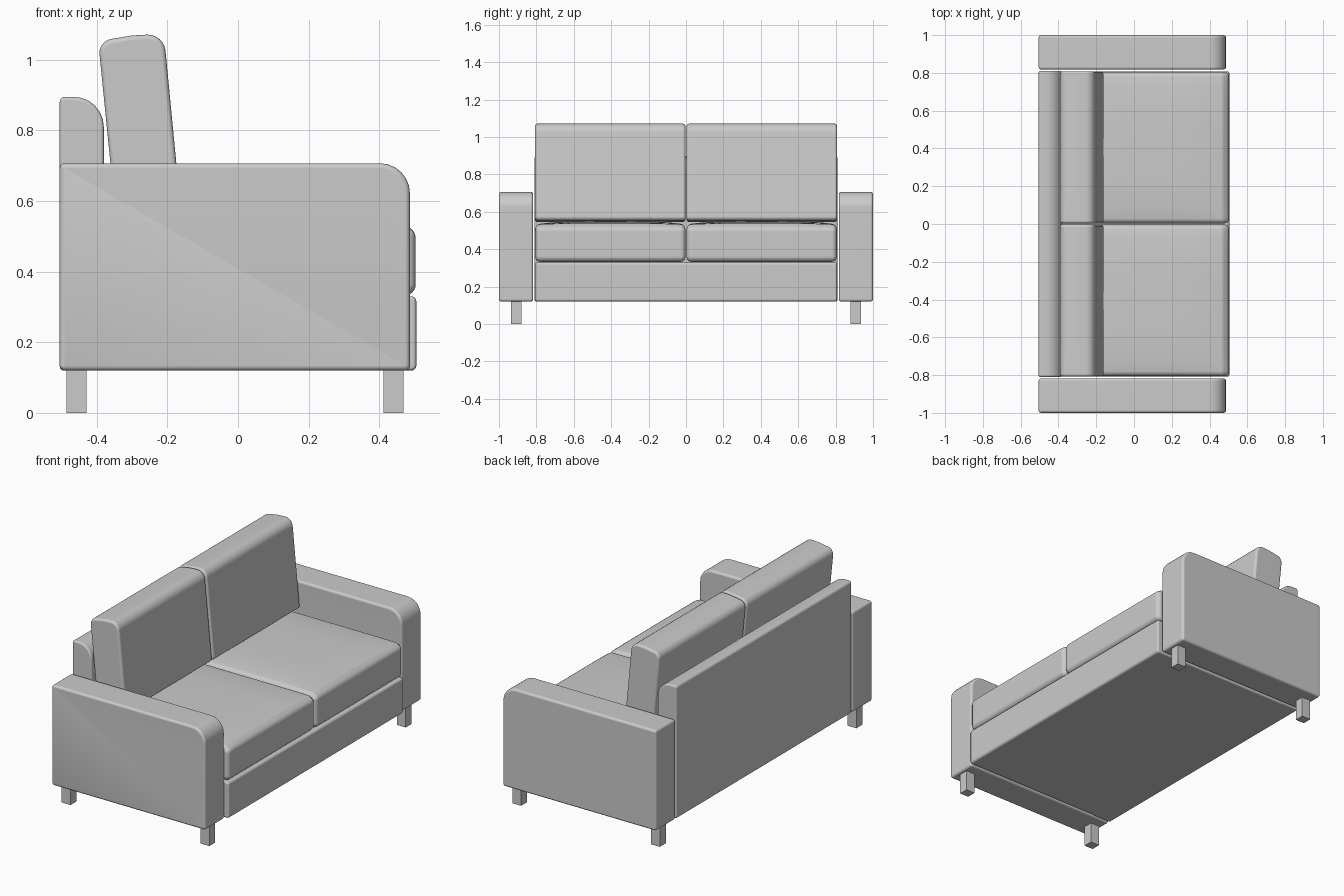
import bpy, bmesh, math
from mathutils import Vector

if "Cube" in bpy.data.objects:
    bpy.data.objects.remove(bpy.data.objects["Cube"])


def rounded(corners, seg=6):
    """Counter-clockwise (x, z, radius) corners -> list of (point, outward normal)."""
    out = []
    n = len(corners)
    for i, (x, z, r) in enumerate(corners):
        p = Vector((x, z))
        a = (Vector(corners[i - 1][:2]) - p).normalized()
        b = (Vector(corners[(i + 1) % n][:2]) - p).normalized()
        half = a.angle(b) / 2
        centre = p + (a + b).normalized() * r / math.sin(half)
        start = math.atan2(a.x, -a.y)
        turn = math.pi - 2 * half
        for k in range(seg + 1):
            t = start + turn * k / seg
            normal = Vector((math.cos(t), math.sin(t)))
            out.append((centre + normal * r, normal))
    return out


def slab(name, corners, y0, y1, rim, crown=0.0, seg=6):
    """Rounded profile run along y with soft rims; crown puffs up the top."""
    profile = rounded(corners, seg)
    steps = 4
    rings = []
    for k in range(steps + 1):
        t = k / steps * math.pi / 2
        rings.append((y0 + rim * (1 - math.sin(t)), rim * (1 - math.cos(t))))
    rings.reverse()
    rings += [(y0 + y1 - y, d) for y, d in reversed(rings)]
    bm = bmesh.new()
    loops = [[bm.verts.new((p.x - m.x * d, y, p.y - m.y * d)) for p, m in profile]
             for y, d in rings]
    n = len(profile)
    for la, lb in zip(loops, loops[1:]):
        for i in range(n):
            j = (i + 1) % n
            bm.faces.new((la[i], la[j], lb[j], lb[i]))
    bm.faces.new(loops[0])
    bm.faces.new(loops[-1])
    if crown:
        xs = [c[0] for c in corners]
        x0, x1 = min(xs), max(xs)
        for k in range(1, 12):
            for co, no in (((x0 + (x1 - x0) * k / 12, 0, 0), (1, 0, 0)),
                           ((0, y0 + (y1 - y0) * k / 12, 0), (0, 1, 0))):
                bmesh.ops.bisect_plane(bm, geom=bm.verts[:] + bm.edges[:] + bm.faces[:],
                                       plane_co=co, plane_no=no)
        top = max(v.co.z for v in bm.verts)
        for v in bm.verts:
            if v.co.z > top - 0.03:
                u = (2 * v.co.x - x0 - x1) / (x1 - x0)
                w = (2 * v.co.y - y0 - y1) / (y1 - y0)
                v.co.z += crown * max(0, 1 - u ** 4) * max(0, 1 - w ** 4)
    bmesh.ops.recalc_face_normals(bm, faces=bm.faces[:])
    mesh = bpy.data.meshes.new(name)
    bm.to_mesh(mesh)
    bm.free()
    ob = bpy.data.objects.new(name, mesh)
    bpy.context.collection.objects.link(ob)
    bpy.ops.object.select_all(action='DESELECT')
    ob.select_set(True)
    bpy.context.view_layer.objects.active = ob
    bpy.ops.object.shade_smooth_by_angle(angle=math.radians(35))
    ob.modifiers.new("Weighted normals", 'WEIGHTED_NORMAL').keep_sharp = True
    return ob


def mirrored(name, corners, y0, y1, rim, crown=0.0):
    slab(name + "_left", corners, y0, y1, rim, crown)
    slab(name + "_right", corners, -y1, -y0, rim, crown)


# Base and back panel
slab("base", [(-0.42, 0.12, 0.014), (0.505, 0.12, 0.014),
              (0.505, 0.33, 0.014), (-0.42, 0.33, 0.014)], -0.807, 0.807, 0.01)
slab("back_panel", [(-0.505, 0.12, 0.012), (-0.38, 0.12, 0.012),
                    (-0.38, 0.895, 0.085), (-0.505, 0.895, 0.015)], -0.81, 0.81, 0.01)

# Armrests with a large rounded front corner
mirrored("armrest", [(-0.505, 0.12, 0.014), (0.487, 0.12, 0.014),
                     (0.487, 0.707, 0.085), (-0.505, 0.707, 0.014)], 0.817, 1.0, 0.014)

# Seat cushions, softly crowned
mirrored("seat_cushion", [(-0.37, 0.333, 0.03), (0.503, 0.333, 0.03), (0.503, 0.512, 0.03),
                          (0.47, 0.532, 0.03), (-0.37, 0.532, 0.03)], 0.003, 0.806, 0.025, 0.018)

# Leaning back cushions
mirrored("back_cushion", [(-0.345, 0.545, 0.02), (-0.160, 0.555, 0.02), (-0.210, 1.074, 0.05),
                          (-0.30, 1.069, 0.05), (-0.396, 1.053, 0.04)], 0.003, 0.808, 0.014)

# Square legs
for fx, x in (("back", -0.457), ("front", 0.44)):
    for sy, y in (("left", 0.907), ("right", -0.907)):
        bpy.ops.mesh.primitive_cube_add(size=1, location=(x, y, 0.0625))
        leg = bpy.context.object
        leg.name = f"{fx}_{sy}_leg"
        leg.scale = (0.057, 0.055, 0.125)
